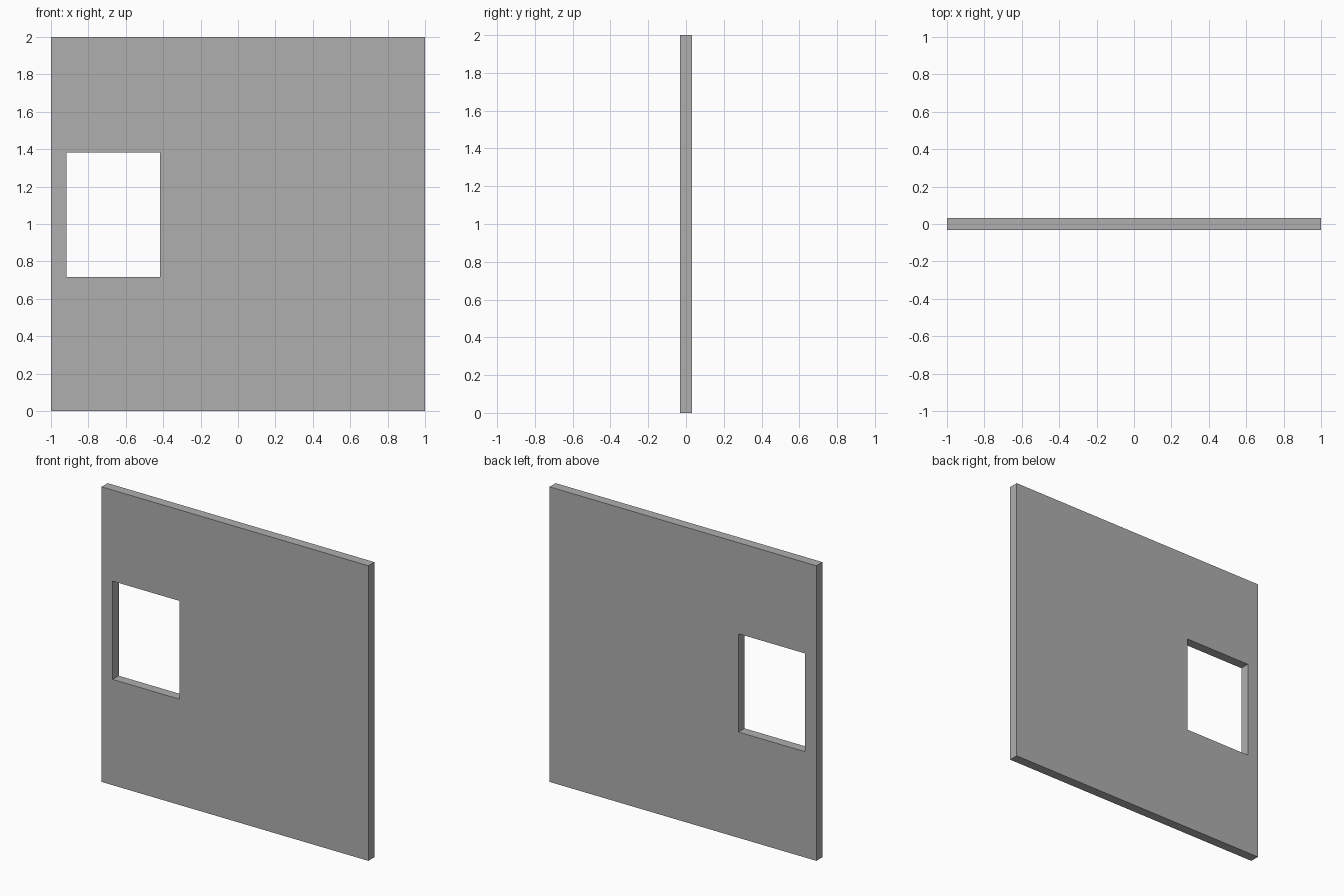
import bpy, bmesh

if "Cube" in bpy.data.objects:
    bpy.data.objects.remove(bpy.data.objects["Cube"])

THICK = 0.065
XS = (-1.0, -0.917, -0.417, 1.0)   # wall edges and window jambs
ZS = (0.0, 0.717, 1.383, 2.0)      # floor, sill, lintel, top

# Wall face as a 3 x 3 grid with the window cell left open
bm = bmesh.new()
grid = [[bm.verts.new((x, -THICK / 2, z)) for x in XS] for z in ZS]
for r in range(3):
    for c in range(3):
        if (r, c) != (1, 1):
            bm.faces.new((grid[r][c], grid[r][c + 1], grid[r + 1][c + 1], grid[r + 1][c]))

# Thicken into a solid, giving the window its reveals
ext = bmesh.ops.extrude_face_region(bm, geom=bm.faces[:], use_keep_orig=True)
moved = [g for g in ext["geom"] if isinstance(g, bmesh.types.BMVert)]
bmesh.ops.translate(bm, verts=moved, vec=(0, THICK, 0))
bmesh.ops.recalc_face_normals(bm, faces=bm.faces[:])

mesh = bpy.data.meshes.new("wall_with_window_opening")
bm.to_mesh(mesh)
bm.free()
wall = bpy.data.objects.new("wall_with_window_opening", mesh)
bpy.context.collection.objects.link(wall)

# Darker grey finish
grey = bpy.data.materials.new("dark_grey")
grey.diffuse_color = (0.43, 0.43, 0.43, 1.0)
grey.use_nodes = True
grey.node_tree.nodes["Principled BSDF"].inputs["Base Color"].default_value = grey.diffuse_color
mesh.materials.append(grey)
